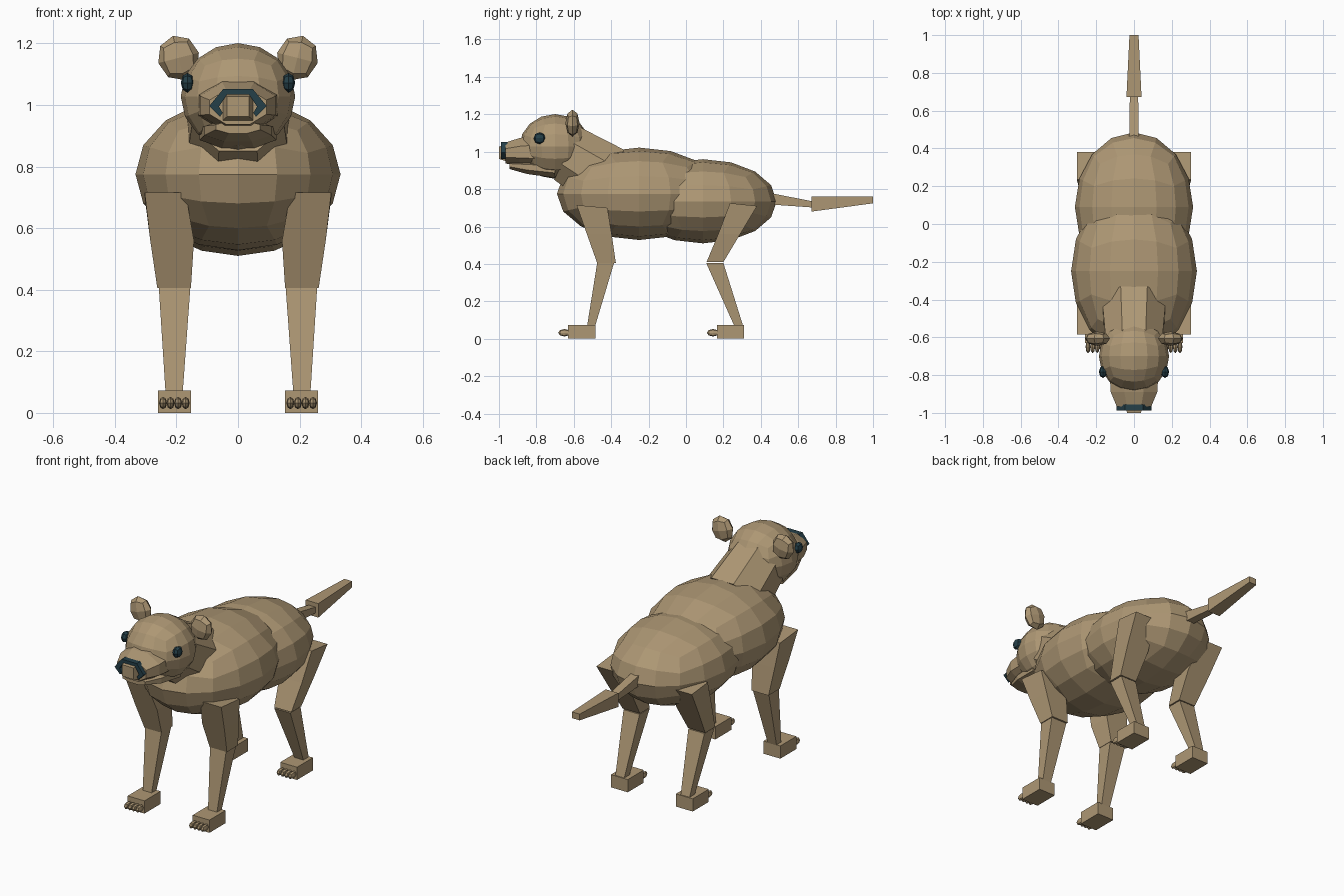
import bpy, bmesh, math
from mathutils import Vector, Matrix

if "Cube" in bpy.data.objects:
    bpy.data.objects.remove(bpy.data.objects["Cube"])


def material(name, color):
    m = bpy.data.materials.new(name)
    m.diffuse_color = (*color, 1)
    m.use_nodes = True
    m.node_tree.nodes["Principled BSDF"].inputs["Base Color"].default_value = m.diffuse_color
    return m


FUR = material("tan fur", (0.42, 0.31, 0.175))
DARK = material("dark teal", (0.018, 0.05, 0.065))


def finish(name, bm, mat):
    bmesh.ops.recalc_face_normals(bm, faces=bm.faces)
    me = bpy.data.meshes.new(name)
    bm.to_mesh(me)
    bm.free()
    me.materials.append(mat)
    ob = bpy.data.objects.new(name, me)
    bpy.context.collection.objects.link(ob)
    return ob


def ball(name, center, radii, mat=FUR, cuts=3, tilt=0):
    """Rounded cube: quad-faced faceted ellipsoid."""
    bm = bmesh.new()
    bmesh.ops.create_cube(bm, size=2)
    bmesh.ops.subdivide_edges(bm, edges=bm.edges[:], cuts=cuts, use_grid_fill=True)
    for v in bm.verts:
        p = Vector([math.tan(c * math.pi / 4) for c in v.co]).normalized()
        v.co = Vector([a * r for a, r in zip(p, radii)])
    bm.transform(Matrix.Translation(center) @ Matrix.Rotation(tilt, 4, 'Y'))
    return finish(name, bm, mat)


def loft(name, rings, mat=FUR):
    """Skin matching rings of points and cap both ends."""
    bm = bmesh.new()
    loops = [[bm.verts.new(p) for p in r] for r in rings]
    n = len(loops[0])
    for a, b in zip(loops, loops[1:]):
        for i in range(n):
            j = (i + 1) % n
            bm.faces.new((a[i], a[j], b[j], b[i]))
    bm.faces.new(loops[0])
    bm.faces.new(loops[-1])
    return finish(name, bm, mat)


def oval(y, z, rx, rz, n=8, lean=0.0):
    """Ring facing along y; lean shifts the upper points back."""
    pts = []
    for i in range(n):
        a = math.tau * (i + 0.5) / n
        k = 1 / math.cos(math.pi / n)
        dz = rz * k * math.sin(a)
        pts.append((rx * k * math.cos(a), y + lean * dz, z + dz))
    return pts


def rect_z(x0, x1, y0, y1, z, slope=0.0):
    """Level rectangle; slope raises its rear edge."""
    return [(x0, y0, z), (x1, y0, z), (x1, y1, z + slope), (x0, y1, z + slope)]


def rect_y(y, w, z0, z1):
    return [(-w, y, z0), (w, y, z0), (w, y, z1), (-w, y, z1)]


# Body
ball("chest", (0, -0.25, 0.775), (0.333, 0.44, 0.247))
ball("rump", (0, 0.09, 0.735), (0.313, 0.395, 0.225))
loft("neck", [oval(-0.635, 0.99, 0.15, 0.14, lean=0.5),
              oval(-0.42, 0.86, 0.17, 0.15, lean=0.6)])

# Head
ball("head", (0, -0.70, 1.028), (0.186, 0.19, 0.173))
loft("muzzle", [oval(-0.78, 1.0, 0.13, 0.09), oval(-0.89, 0.998, 0.123, 0.075),
                oval(-0.965, 0.993, 0.092, 0.056)])
loft("lower_jaw", [oval(-0.70, 0.905, 0.125, 0.045), oval(-0.85, 0.917, 0.108, 0.036),
                   oval(-0.945, 0.928, 0.072, 0.02)])

# Nose: dark arch around a tan tip
half = [(0.0, 1.052, 1.034), (0.048, 1.052, 1.034), (0.093, 0.997, 0.995), (0.058, 0.962, 0.975)]
inner_x = [0, 0.036, 0.062, 0.05]
outer = [(x, o) for x, o, i in half]
inner = [(ix, i) for ix, (x, o, i) in zip(inner_x, half)]
arch = [(-x, z) for x, z in outer[:0:-1]] + outer + inner[:0:-1] \
    + [(-x, z) for x, z in inner[1:]]
loft("nose_arch", [[(x, y, z) for x, z in arch] for y in (-0.955, -0.988)], DARK)
loft("nose_tip", [rect_y(-0.95, 0.055, 0.945, 1.036), rect_y(-1.0, 0.036, 0.962, 1.028)])

for s, side in ((1, "right"), (-1, "left")):
    ball(f"ear_{side}", (s * 0.193, -0.607, 1.153), (0.068, 0.038, 0.074),
         cuts=1, tilt=s * 0.25)
    ball(f"eye_{side}", (s * 0.164, -0.783, 1.072), (0.022, 0.032, 0.032), DARK, cuts=1)

    # Legs: front and rear pairs
    for pair, upper, lower, foot in (
        ("front", ((-0.585, -0.42, 0.715), (-0.475, -0.375, 0.405)),
         ((-0.475, -0.385, 0.405), (-0.53, -0.488, 0.06)), (-0.63, -0.485)),
        ("rear", ((0.235, 0.38, 0.725), (0.11, 0.20, 0.41)),
         ((0.108, 0.20, 0.405), (0.262, 0.308, 0.06)), (0.165, 0.31)),
    ):
        (a0, a1, az), (b0, b1, bz) = upper
        mid = 0.5
        loft(f"{pair}_upper_leg_{side}", [
            rect_z(s * 0.17, s * 0.303, a0, a1, az, -0.015),
            rect_z(s * 0.143, s * 0.285, a0 * mid + b0 * mid, a1 * mid + b1 * mid, 0.56),
            rect_z(s * 0.153, s * 0.262, b0, b1, bz, 0.0)])
        (a0, a1, az), (b0, b1, bz) = lower
        loft(f"{pair}_lower_leg_{side}", [
            rect_z(s * 0.155, s * 0.257, a0, a1, az),
            rect_z(s * 0.18, s * 0.235, b0, b1, bz)])
        f0, f1 = foot
        loft(f"{pair}_foot_{side}", [rect_z(s * 0.153, s * 0.26, f0, f1, z)
                                     for z in (0.0, 0.073)])
        for t in range(4):
            ball(f"{pair}_toe_{side}_{t + 1}", (s * (0.17 + 0.0245 * t), f0 - 0.02, 0.032),
                 (0.013, 0.034, 0.02), cuts=1)

# Tail
loft("tail_base", [rect_y(0.42, 0.026, 0.72, 0.785), rect_y(0.675, 0.022, 0.702, 0.735)])
loft("tail_tip", [rect_y(0.672, 0.04, 0.68, 0.76), rect_y(1.0, 0.024, 0.724, 0.76)])
